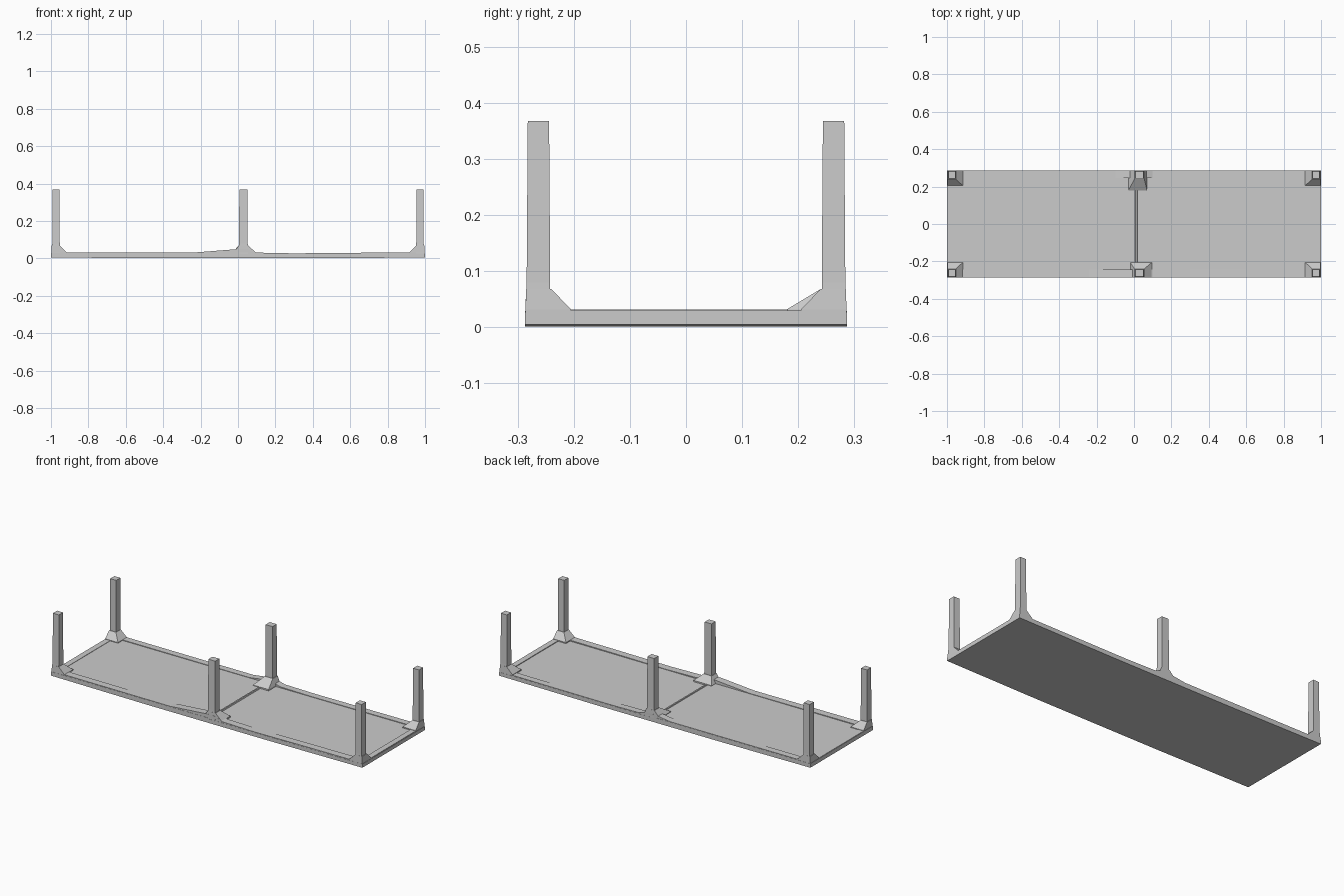
import bpy, bmesh

if "Cube" in bpy.data.objects:
    bpy.data.objects.remove(bpy.data.objects["Cube"])


def finish(name, bm):
    bmesh.ops.recalc_face_normals(bm, faces=bm.faces)
    me = bpy.data.meshes.new(name)
    bm.to_mesh(me)
    bm.free()
    ob = bpy.data.objects.new(name, me)
    bpy.context.collection.objects.link(ob)
    return ob


def extrude_xz(name, pts, y0, y1):
    """Extrude an x-z outline along y."""
    bm = bmesh.new()
    f = bm.faces.new([bm.verts.new((x, y0, z)) for x, z in pts])
    g = bmesh.ops.extrude_face_region(bm, geom=[f])
    vs = [v for v in g['geom'] if isinstance(v, bmesh.types.BMVert)]
    bmesh.ops.translate(bm, verts=vs, vec=(0, y1 - y0, 0))
    return finish(name, bm)


def loft(name, rings):
    """Stack rectangles (x0, x1, y0, y1, z) into one solid."""
    bm = bmesh.new()
    loops = [[bm.verts.new((x, y, z)) for x, y in ((a, c), (b, c), (b, d), (a, d))]
             for a, b, c, d, z in rings]
    bm.faces.new(loops[0])
    bm.faces.new(loops[-1])
    for lo, hi in zip(loops, loops[1:]):
        for i in range(4):
            j = (i + 1) % 4
            bm.faces.new((lo[i], lo[j], hi[j], hi[i]))
    return finish(name, bm)


# Flat bed, very slightly bowed underneath, with a small step at the middle
bottom = [(1, 0.005), (0.4, 0.001), (-0.4, 0.001), (-1, 0.005)]
extrude_xz("bed", bottom + [(-1, 0.028), (0, 0.029), (0.02, 0.024), (1, 0.026)], -0.287, 0.287)

# Edge rails; the front one swells toward the middle post
extrude_xz("front_rail", [(0.998, 0.012), (-0.998, 0.012), (-0.998, 0.033), (-0.24, 0.031),
                          (0, 0.05), (0.05, 0.05), (0.1, 0.031), (0.3, 0.027),
                          (0.6, 0.03), (0.998, 0.032)], -0.286, -0.243)
extrude_xz("back_rail", [(0.998, 0.012), (-0.998, 0.012), (-0.998, 0.032), (-0.1, 0.031),
                         (0, 0.045), (0.05, 0.045), (0.1, 0.03), (0.3, 0.027),
                         (0.998, 0.03)], 0.247, 0.286)
for name, x0, x1 in (("left_rail", -0.998, -0.965), ("right_rail", 0.965, 0.998)):
    extrude_xz(name, [(x0, 0.012), (x1, 0.012), (x1, 0.03), (x0, 0.03)], -0.286, 0.286)
extrude_xz("cross_ridge", [(0, 0.012), (0.022, 0.012), (0.016, 0.032), (0.008, 0.032)], -0.27, 0.27)

# Six stakes: shaft x range, foot x range on the bed
stakes = {"left": (-0.993, -0.953, -0.998, -0.915),
          "middle": (0.006, 0.052, -0.02, 0.095),
          "right": (0.953, 0.993, 0.915, 0.998)}
for side, s in (("front", -1), ("back", 1)):
    for place, (x0, x1, fx0, fx1) in stakes.items():
        inner = 0.18 if (side, place) == ("back", "middle") else 0.205
        if inner == 0.18:
            fx0, fx1 = -0.03, 0.07

        def ring(a, b, yi, yo, z):
            return (a, b, *sorted((s * yi, s * yo)), z)

        e0 = x0 - 0.003 if place != "right" else x0
        e1 = x1 + 0.003 if place != "left" else x1
        # Straight shaft, flared a little at the outer side of the base
        loft(f"{side}_{place}_stake",
             [ring(e0, e1, 0.242, 0.287, 0.008), ring(x0, x1, 0.242, 0.284, 0.08),
              ring(x0 + 0.001, x1 - 0.001, 0.244, 0.282, 0.368)])
        # Sloped foot bracing the stake to the bed
        loft(f"{side}_{place}_foot",
             [ring(fx0, fx1, inner, 0.286, 0.015), ring(fx0, fx1, inner, 0.286, 0.032),
              ring(e0, e1, 0.24, 0.285, 0.068)])
